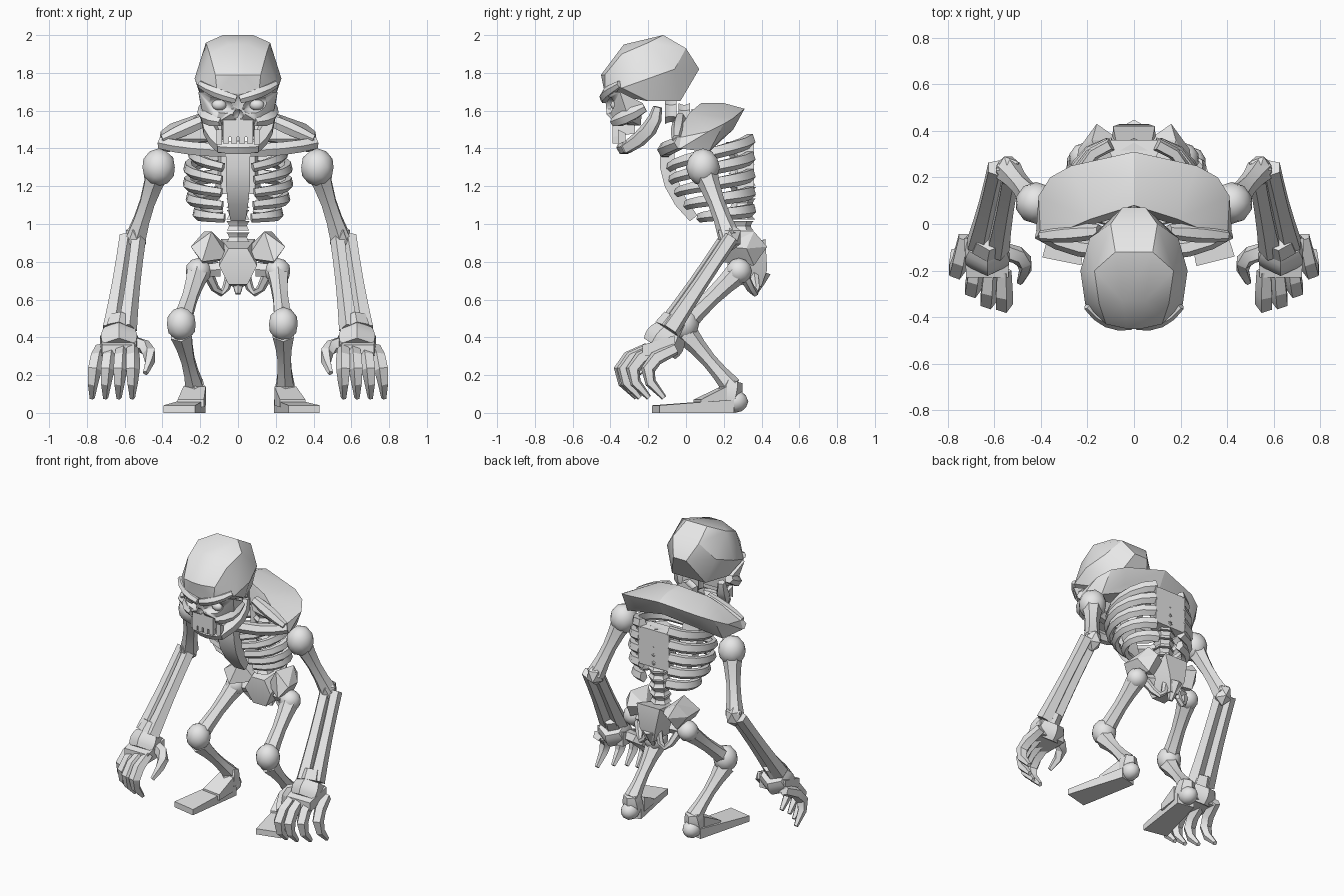
import bpy, bmesh, math
from mathutils import Vector, Matrix

cube = bpy.data.objects.get("Cube")
if cube:
    bpy.data.objects.remove(cube, do_unlink=True)

grey = (.8, .8, .8, 1)
bone_grey = bpy.data.materials.new("bone_grey")
bone_grey.use_nodes = True
bone_grey.diffuse_color = grey
bone_grey.node_tree.nodes["Principled BSDF"].inputs["Base Color"].default_value = grey

ACROSS, DEEP, UP = Vector((1, 0, 0)), Vector((0, 1, 0)), Vector((0, 0, 1))


def finish(name, bm):
    """Turn a bmesh into a shaded object; parts named right are mirrored."""
    if name.startswith("right"):
        bmesh.ops.scale(bm, vec=(-1, 1, 1), verts=bm.verts)
    bmesh.ops.recalc_face_normals(bm, faces=bm.faces)
    mesh = bpy.data.meshes.new(name)
    bm.to_mesh(mesh)
    bm.free()
    mesh.materials.append(bone_grey)
    obj = bpy.data.objects.new(name, mesh)
    bpy.context.collection.objects.link(obj)
    bpy.ops.object.select_all(action='DESELECT')
    obj.select_set(True)
    bpy.context.view_layer.objects.active = obj
    bpy.ops.object.shade_smooth_by_angle(angle=math.radians(28))
    return obj


def chunk(name, points, symmetric=False):
    """Faceted solid wrapped around a few corner points."""
    bm = bmesh.new()
    for x, y, z in points:
        bm.verts.new((x, y, z))
        if symmetric:
            bm.verts.new((-x, y, z))
    bmesh.ops.convex_hull(bm, input=bm.verts[:])
    loose = [vert for vert in bm.verts if not vert.link_faces]
    bmesh.ops.delete(bm, geom=loose, context='VERTS')
    return finish(name, bm)


def wedge(name, start, start_half, end, end_half):
    """Tapered block between two upright rectangles, square to its own length."""
    start, end = Vector(start), Vector(end)
    sideways = (end - start).cross(UP).normalized()
    corners = []
    for centre, half in ((start, start_half), (end, end_half)):
        for i in (-1, 1):
            for j in (-1, 1):
                corners.append(centre + sideways * half[0] * i + UP * half[1] * j)
    return chunk(name, corners)


def knob(name, centre, size, detail=1, tilt=0):
    """Faceted joint or rounded lump."""
    bm = bmesh.new()
    place = Matrix.Translation(centre) @ Matrix.Rotation(tilt, 4, 'Y')
    bmesh.ops.create_icosphere(bm, subdivisions=detail, radius=1,
                               matrix=place @ Matrix.Diagonal((*size, 1)))
    return finish(name, bm)


def bend(start, pull, end, steps=4):
    """Points along a quadratic curve."""
    a, b, c = Vector(start), Vector(pull), Vector(end)
    fractions = [i / steps for i in range(steps + 1)]
    return [a.lerp(b, t).lerp(b.lerp(c, t), t) for t in fractions]


def straight(start, end):
    return bend(start, Vector(start).lerp(Vector(end), .5), end)


def shaft(name, path, first, waist, last, sides=6, ref=ACROSS, flat=1):
    """Bone along a path, with radii at both ends and at its waist."""
    bm = bmesh.new()
    rings = []
    final = len(path) - 1
    for i, point in enumerate(path):
        along = (path[min(i + 1, final)] - path[max(i - 1, 0)]).normalized()
        v = along.cross(ref).normalized()
        u = v.cross(along) * flat
        t = i / final
        ends = first + (last - first) * t
        radius = ends + (waist - (first + last) / 2) * math.sin(math.pi * t)
        ring = []
        for k in range(sides):
            angle = math.tau * (k + .5) / sides
            ring.append(bm.verts.new(point + (u * math.cos(angle) + v * math.sin(angle)) * radius))
        rings.append(ring)
    for lower, upper in zip(rings, rings[1:]):
        for k in range(sides):
            j = (k + 1) % sides
            bm.faces.new((lower[k], lower[j], upper[j], upper[k]))
    bm.faces.new(rings[0])
    bm.faces.new(rings[-1])
    return finish(name, bm)


def carve(targets, cutter):
    for obj in targets:
        modifier = obj.modifiers.new("carve", 'BOOLEAN')
        modifier.operation = 'DIFFERENCE'
        modifier.object = cutter
        bpy.context.view_layer.objects.active = obj
        bpy.ops.object.modifier_apply(modifier=modifier.name)
    bpy.data.objects.remove(cutter, do_unlink=True)


# Skull
cranium = chunk("cranium", [
    (.08, -.12, 2), (.17, -.2, 1.96), (.15, -.34, 1.9), (.05, -.33, 1.95), (.23, -.2, 1.77),
    (.19, -.06, 1.82), (.05, .07, 1.82), (.1, 0, 1.93), (.13, -.03, 1.65), (.19, -.2, 1.65),
    (.21, -.34, 1.72), (.12, -.43, 1.79), (.03, -.45, 1.79), (.11, -.43, 1.69)], symmetric=True)
face = chunk("face", [
    (.12, -.43, 1.7), (.21, -.35, 1.7), (.2, -.23, 1.64), (.18, -.3, 1.55), (.12, -.37, 1.53),
    (.04, -.42, 1.58), (.08, -.24, 1.52)], symmetric=True)
for side in ("left", "right"):
    socket_cutter = knob(side + "_socket_cutter", (.1, -.43, 1.63), (.08, .07, .045), 2, -.3)
    carve((cranium, face), socket_cutter)
carve((face,), knob("nose_cutter", (0, -.43, 1.57), (.03, .05, .04), 2))
wedge("upper_jaw", (0, -.39, 1.51), (.08, .05), (0, -.27, 1.52), (.09, .04))
for i in range(4):
    x = (i - 1.5) * .042
    wedge("upper_tooth", (x, -.39, 1.45), (.016, .025), (x, -.35, 1.45), (.012, .025))
shaft("chin", bend((-.1, -.31, 1.41), (0, -.35, 1.4), (.1, -.31, 1.41)), .035, .04, .035, ref=UP)

for side in ("left", "right"):
    shaft(side + "_brow", bend((.01, -.43, 1.66), (.12, -.44, 1.69), (.2, -.35, 1.74)),
          .025, .03, .02, ref=UP)
    knob(side + "_eye", (.1, -.37, 1.63), (.04, .03, .03), 2)
    shaft(side + "_cheekbone", bend((.09, -.38, 1.54), (.19, -.34, 1.55), (.18, -.22, 1.62)),
          .025, .04, .03, ref=UP)
    shaft(side + "_jaw", bend((.08, -.32, 1.4), (.17, -.16, 1.49), (.17, -.15, 1.62)),
          .035, .045, .025, sides=5)
    wedge(side + "_fang", (.1, -.36, 1.46), (.015, .04), (.1, -.32, 1.46), (.01, .02))

# Neck, spine and breastbone
for i in range(4):
    neck = Vector((0, i * .07 - .08, 1.6 - i * .03))
    shaft("neck_vertebra", straight(neck - DEEP * .03, neck + DEEP * .03), .07, .06, .07)
for i in range(9):
    disc = Vector((0, .28 + .02 * math.sin(i / 8 * math.pi), .93 + i * .06))
    shaft("spine_vertebra", straight(disc - UP * .025, disc + UP * .025), .07, .055, .07)
wedge("back_plate", (0, .27, 1.3), (.09, .14), (0, .36, 1.3), (.12, .13))
shaft("breastbone", bend((0, -.1, 1.41), (0, -.12, 1.2), (0, .04, 1.03)),
      .055, .055, .035, sides=4, flat=1.6)

# Ribs rise from the breastbone round to the spine
for side in ("left", "right"):
    for i in range(5):
        width = .27 - .01 * (i - 1.7) ** 2
        front, back = .01 * i * i - .09, .35
        rib = []
        for step in range(8):
            angle = .2 + step * .38
            depth = (front + back) / 2 - (back - front) / 2 * math.cos(angle)
            rise = (.17 - .03 * i) * angle / math.pi
            rib.append(Vector((width * math.sin(angle) ** .7, depth, 1.29 - i * .065 + rise)))
        shaft(side + "_rib", rib, .02, .027, .03, sides=5, ref=UP, flat=1.3)

# Shoulder mantle and collar bones
for side in ("left", "right"):
    chunk(side + "_shoulder_blade", [
        (0, .31, 1.61), (0, .25, 1.5), (0, .08, 1.64), (0, .2, 1.64), (.1, .02, 1.45),
        (.27, .25, 1.56), (.36, .2, 1.53), (.25, .2, 1.46), (.19, .02, 1.59),
        (.41, .12, 1.49), (.4, -.07, 1.45), (.42, -.03, 1.4), (.37, .12, 1.38)])
    shaft(side + "_mantle_rim", straight((.15, -.03, 1.56), (.4, -.05, 1.45)),
          .03, .04, .025, ref=UP)
    shaft(side + "_collar_bone", bend((.03, -.11, 1.39), (.25, -.13, 1.39), (.41, -.03, 1.43)),
          .04, .04, .035, ref=UP)

# Arms and hands
shoulder, elbow, wrist = (.42, .09, 1.3), (.54, .23, .93), (.63, -.1, .44)
for side in ("left", "right"):
    knob(side + "_shoulder_joint", shoulder, (.09, .09, .1), 2)
    shaft(side + "_upper_arm", straight(shoulder, elbow), .075, .045, .06)
    knob(side + "_elbow", elbow, (.06, .07, .08))
    for offset in (-.04, .04):
        shift = Vector((offset, offset / 3, 0))
        top = Vector(elbow) + shift * .8 + ACROSS * .02
        shaft(side + "_forearm_bone", straight(top, Vector(wrist) + shift),
              .042, .042, .055, sides=5)
    shaft(side + "_wrist", straight((.62, -.06, .5), wrist), .065, .07, .075)
    shaft(side + "_cuff", straight((.63, -.08, .43), (.63, -.14, .34)), .09, .11, .1)
    wedge(side + "_hand_back", (.63, -.23, .33), (.09, .03), (.63, -.06, .36), (.1, .05))
    shaft(side + "_thumb", bend((.55, -.12, .37), (.42, -.14, .35), (.49, -.25, .21)),
          .04, .037, .015, sides=5, ref=UP)
    for i, finger in enumerate(("first", "middle", "third", "little")):
        knuckle = Vector((.56 + .055 * i, .016 * i * i - .2, .34))
        spread = ACROSS * .016 * i
        shaft(side + "_" + finger + "_finger",
              bend(knuckle, knuckle + spread - DEEP * .26 - UP * .09,
                   knuckle + spread - DEEP * .06 - UP * .26), .034, .04, .015, sides=5)

# Pelvis
chunk("sacrum", [(.05, .22, .87), (.1, .22, .78), (.05, .24, .68), (.09, .42, .92),
                 (.06, .43, .76), (.03, .4, .67)], symmetric=True)
shaft("tailbone", straight((0, .4, .75), (0, .36, .63)), .05, .035, .015)
for side in ("left", "right"):
    chunk(side + "_hip_blade", [
        (.05, .27, .82), (.06, .36, .88), (.14, .22, .96), (.18, .36, .96), (.25, .2, .88),
        (.24, .32, .87), (.19, .17, .8), (.16, .43, .88), (.18, .36, .78)])
    shaft(side + "_sit_bone", bend((.04, .36, .74), (.08, .4, .53), (.16, .3, .74)),
          .025, .02, .03, ref=DEEP)

# Legs: the stance differs a little between the two sides
for side, knee_x, ankle_x, toe_x in (("left", .24, .25, .35), ("right", .3, .23, .31)):
    hip, knee, ankle = (.21, .28, .75), (knee_x, -.01, .47), (ankle_x, .24, .14)
    shaft(side + "_hip_neck", straight((.1, .3, .76), hip), .045, .04, .05, ref=UP)
    knob(side + "_hip_joint", hip, (.07, .07, .07), 2)
    shaft(side + "_thigh", straight(hip, knee), .065, .045, .06)
    knob(side + "_knee", knee, (.08, .08, .09), 2)
    shaft(side + "_shin", straight((knee_x, 0, .42), ankle), .065, .04, .055)
    wedge(side + "_foot_sole", (toe_x, -.16, .02), (.085, .02), (ankle_x, .24, .035), (.06, .035))
    wedge(side + "_instep", (toe_x - .06, .06, .05), (.07, .02), (ankle_x, .2, .09), (.06, .05))
    shaft(side + "_ankle", straight((ankle_x, .22, .05), (ankle_x, .25, .17)), .06, .065, .05)
    knob(side + "_heel", (ankle_x, .26, .06), (.06, .07, .06), 2)
